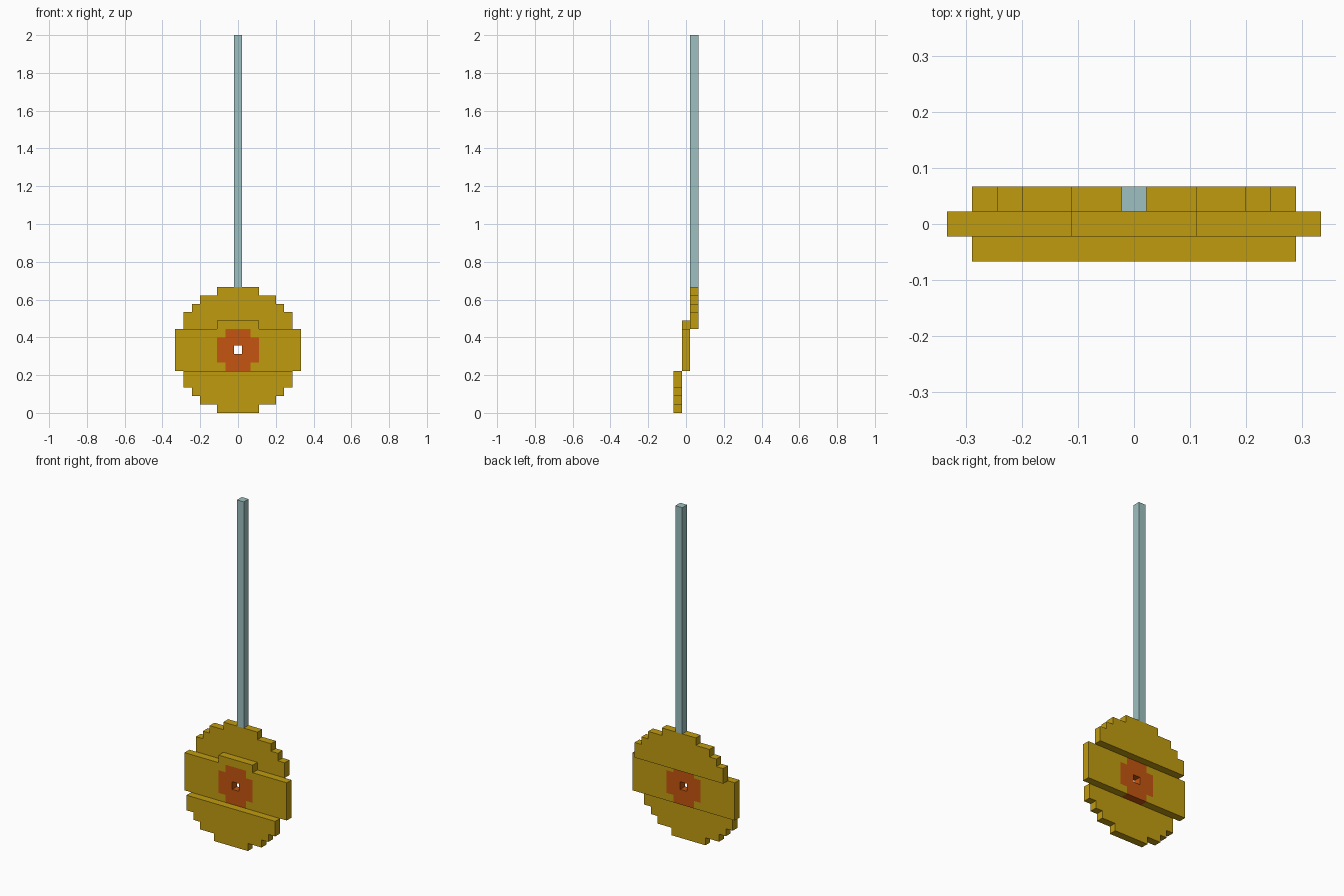
import bpy, bmesh, math

cube = bpy.data.objects.get("Cube")
if cube:
    bpy.data.objects.remove(cube, do_unlink=True)

U = 2 / 45  # size of one block


def material(name, rgb):
    m = bpy.data.materials.new(name)
    m.use_nodes = True
    m.diffuse_color = (*rgb, 1)
    m.node_tree.nodes["Principled BSDF"].inputs["Base Color"].default_value = (*rgb, 1)
    return m


gold = material("gold", (0.53, 0.33, 0.005))
orange = material("burnt orange", (0.55, 0.09, 0.005))
steel = material("pale steel", (0.34, 0.53, 0.53))


def plate(name, layer, first_row, reaches, mats, is_hub=None, hole=()):
    """One-block-thick stepped plate; reaches = blocks either side of centre per row."""
    cells = {(c, first_row + i) for i, r in enumerate(reaches) for c in range(-r, r + 1)}
    cells -= set(hole)
    bm = bmesh.new()
    verts = {}

    def vert(c, y, r):
        key = (c, y, r)
        if key not in verts:
            verts[key] = bm.verts.new(((c - 0.5) * U, (layer + y - 0.5) * U, r * U))
        return verts[key]

    for c, r in sorted(cells):
        ring = [(c, r), (c + 1, r), (c + 1, r + 1), (c, r + 1)]
        faces = [[(a, 0, b) for a, b in ring], [(a, 1, b) for a, b in reversed(ring)]]
        # Side walls only where there is no neighbouring block
        for k, (dc, dr) in enumerate([(0, -1), (1, 0), (0, 1), (-1, 0)]):
            if (c + dc, r + dr) not in cells:
                (a, b), (d, e) = ring[k], ring[(k + 1) % 4]
                faces.append([(a, 0, b), (a, 1, b), (d, 1, e), (d, 0, e)])
        for f in faces:
            face = bm.faces.new([vert(*p) for p in f])
            face.material_index = int(bool(is_hub and is_hub(c, r)))
    bmesh.ops.recalc_face_normals(bm, faces=bm.faces)
    # Merge the blocks into broad flat faces, keeping colour borders
    bmesh.ops.dissolve_limit(bm, angle_limit=math.radians(1), verts=bm.verts,
                             edges=bm.edges, delimit={'MATERIAL'})
    mesh = bpy.data.meshes.new(name)
    bm.to_mesh(mesh)
    bm.free()
    for m in mats:
        mesh.materials.append(m)
    obj = bpy.data.objects.new(name, mesh)
    bpy.context.collection.objects.link(obj)
    return obj


def hub(c, r):
    # Five-block square without its corners, centred on row 7
    return abs(c) <= 2 and abs(r - 7) <= 2 and abs(c) + abs(r - 7) < 4


# Disc in three staggered bands
rim = [2, 4, 5, 6, 6]
plate("lower_disc_band", -1, 0, rim, [gold])
plate("middle_disc_band", 0, 5, [7] * 5 + [2], [gold, orange], hub, hole=[(0, 7)])
plate("upper_disc_band", 1, 10, rim[::-1], [gold])

# Long rod rising from the upper band
plate("rod", 1, 15, [0] * 30, [steel])
